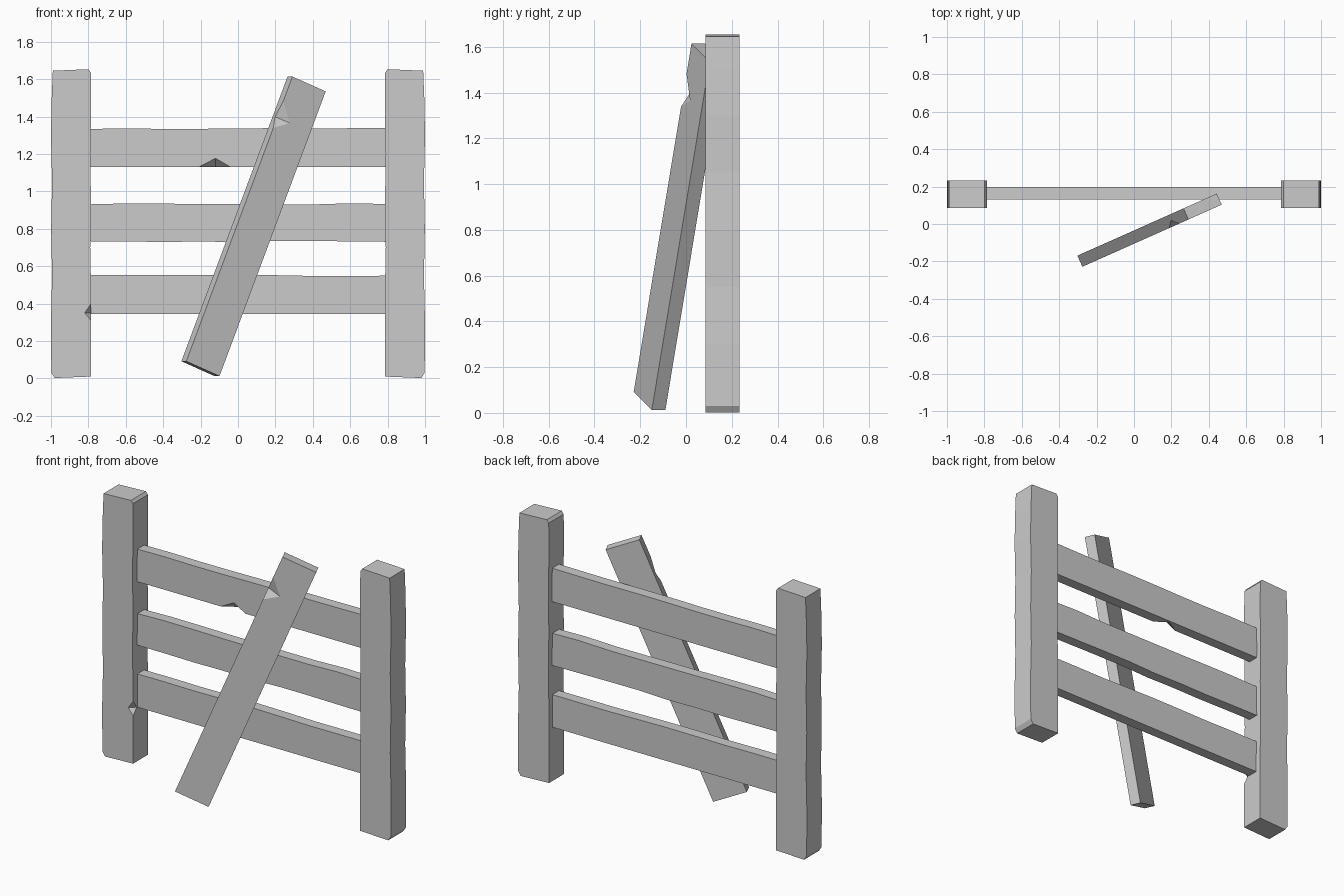
import bpy, bmesh, math, random
from mathutils import Matrix, Vector

random.seed(4)
default = bpy.data.objects.get("Cube")
if default:
    bpy.data.objects.remove(default, do_unlink=True)

GREY = (0.6, 0.6, 0.6, 1)
wood = bpy.data.materials.new("plain_grey")
wood.use_nodes = True
wood.diffuse_color = GREY
wood.node_tree.nodes["Principled BSDF"].inputs["Base Color"].default_value = GREY


def add_object(name, bm):
    bmesh.ops.recalc_face_normals(bm, faces=bm.faces)
    mesh = bpy.data.meshes.new(name)
    bm.to_mesh(mesh)
    bm.free()
    mesh.materials.append(wood)
    obj = bpy.data.objects.new(name, mesh)
    bpy.context.collection.objects.link(obj)
    return obj


def prism(name, outline, y0, y1):
    """Extrude an outline in x and z from y0 to y1."""
    bm = bmesh.new()
    face = bm.faces.new([bm.verts.new((x, y0, z)) for x, z in outline])
    moved = bmesh.ops.extrude_face_region(bm, geom=[face])["geom"]
    verts = [v for v in moved if isinstance(v, bmesh.types.BMVert)]
    bmesh.ops.translate(bm, verts=verts, vec=(0, y1 - y0, 0))
    return add_object(name, bm)


def chip(obj, start, end, tip_a, tip_b):
    """Cut a splinter from an edge, given its two ends and one tip on each face."""
    points = [Vector(p) for p in (start, end, tip_a, tip_b)]
    middle = (points[0] + points[1]) / 2
    outside = middle - 0.3 * (points[2] - middle) - 0.3 * (points[3] - middle)
    bm = bmesh.new()
    for p in points + [outside]:
        bm.verts.new(p)
    bmesh.ops.convex_hull(bm, input=bm.verts)
    cutter = add_object("chip_cutter", bm)
    cutter.hide_render = True
    mod = obj.modifiers.new("chip", "BOOLEAN")
    mod.operation = "DIFFERENCE"
    mod.solver = "EXACT"
    mod.object = cutter
    bpy.context.view_layer.objects.active = obj
    bpy.ops.object.modifier_apply(modifier=mod.name)
    bpy.data.objects.remove(cutter, do_unlink=True)


# Posts: slightly uneven outline, mirrored for the other side
post = [(0.785, 0.01), (0.785, 0.45), (0.79, 0.7), (0.786, 0.95), (0.79, 1.2),
        (0.785, 1.45), (0.787, 1.635), (0.8, 1.653), (0.99, 1.645),
        (0.996, 1.5), (1.0, 1.3), (0.994, 1.05), (0.999, 0.8), (0.994, 0.55),
        (1.0, 0.3), (0.998, 0.03), (0.98, 0.002)]
prism("left_post", post, 0.085, 0.233)
right_post = prism("right_post", [(-x, z) for x, z in post], 0.085, 0.233)
chip(right_post, (-0.785, 0.085, 0.31), (-0.785, 0.085, 0.4),
     (-0.82, 0.085, 0.35), (-0.785, 0.12, 0.35))


# Rails: boards with a hand-cut wavy edge
def rail(name, z0, z1, wavy_bottom):
    xs = [-0.8 + 0.2 * i for i in range(9)]
    top = [(x, z1 - random.uniform(0, 0.008)) for x in xs]
    wave = 0.008 if wavy_bottom else 0
    bottom = [(x, z0 + random.uniform(0, wave)) for x in xs]
    return prism(name, bottom + top[::-1], 0.13, 0.197)


rail("bottom_rail", 0.345, 0.555, False)
rail("middle_rail", 0.728, 0.937, True)
top_rail = rail("top_rail", 1.13, 1.341, False)
chip(top_rail, (-0.21, 0.13, 1.13), (-0.04, 0.13, 1.13),
     (-0.12, 0.13, 1.177), (-0.12, 0.185, 1.13))

# Loose plank: splintered on one edge, then leaned against the fence
W, T, L = 0.105, 0.0325, 0.822
plank = prism("leaning_plank", [(-W, -L), (W, -L), (W, L), (-W, L)], -T, T)
chip(plank, (-W, -T, 0.525), (-W, -T, 0.68), (-0.025, -T, 0.586), (-W, 0, 0.59))
plank.matrix_world = (Matrix.Translation((0.083, -0.033, 0.813))
                      @ Matrix.Rotation(math.radians(24), 4, "Z")
                      @ Matrix.Rotation(math.radians(22.2), 4, "Y"))
